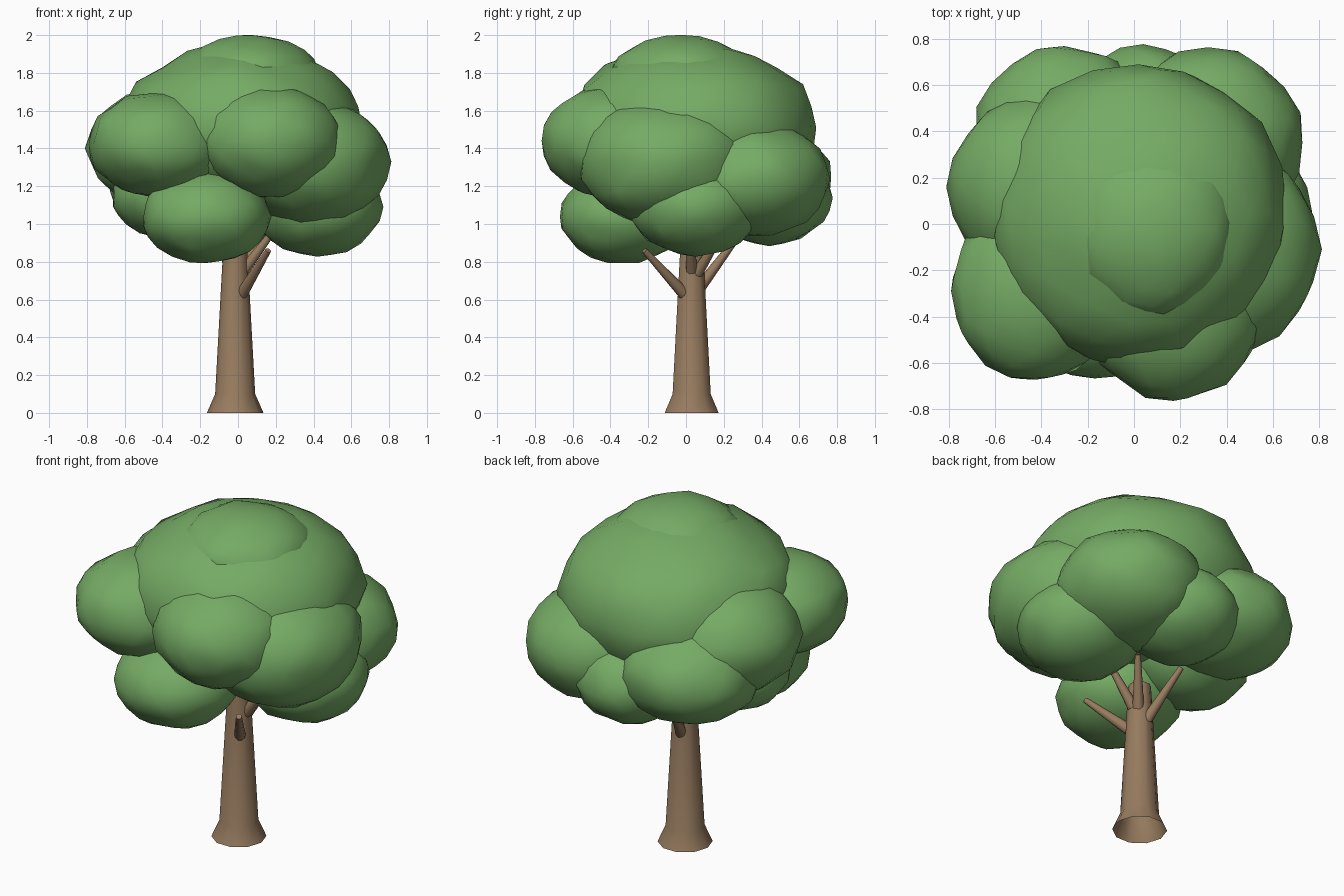
import bpy, bmesh, math, random
from mathutils import Vector

if "Cube" in bpy.data.objects:
    bpy.data.objects.remove(bpy.data.objects["Cube"])

random.seed(4)

def material(name, col):
    m = bpy.data.materials.new(name)
    m.diffuse_color = (*col, 1)
    m.use_nodes = True
    m.node_tree.nodes["Principled BSDF"].inputs["Base Color"].default_value = m.diffuse_color
    return m

bark = material("bark", (0.31, 0.20, 0.115))
leaf = material("leaf", (0.18, 0.41, 0.13))

def finish(name, bm, mat, angle):
    me = bpy.data.meshes.new(name)
    bm.to_mesh(me)
    bm.free()
    ob = bpy.data.objects.new(name, me)
    bpy.context.collection.objects.link(ob)
    me.materials.append(mat)
    for o in bpy.context.selected_objects:
        o.select_set(False)
    ob.select_set(True)
    bpy.context.view_layer.objects.active = ob
    bpy.ops.object.shade_smooth_by_angle(angle=math.radians(angle))
    return ob

def tube(name, stations, sides):
    """Tube through (point, radius) stations, open at the start, capped at the end."""
    bm = bmesh.new()
    axis = Vector(stations[-1][0]) - Vector(stations[0][0])
    rot = axis.to_track_quat('Z', 'Y')
    rings = []
    for p, r in stations:
        rings.append([bm.verts.new(Vector(p) + rot @ Vector((
            r * math.cos(2 * math.pi * i / sides), r * math.sin(2 * math.pi * i / sides), 0)))
            for i in range(sides)])
    for a, b in zip(rings, rings[1:]):
        for i in range(sides):
            j = (i + 1) % sides
            bm.faces.new((a[i], a[j], b[j], b[i]))
    bm.faces.new(rings[-1])
    finish(name, bm, bark, 60)

def clump(name, centre, radii):
    """Slightly lumpy ellipsoid of leaves."""
    bm = bmesh.new()
    bmesh.ops.create_icosphere(bm, subdivisions=3, radius=1)
    for v in bm.verts:
        k = random.uniform(0.97, 1.03)
        v.co = Vector([c + x * r * k for c, x, r in zip(centre, v.co, radii)])
    finish(name, bm, leaf, 80)

# Flared trunk
cx, cy = -0.015, 0.03
tube("trunk", [((cx, cy, z), r) for z, r in ((0, 0.15), (0.1, 0.106), (0.9, 0.062))], 10)

# Branches reaching into the crown
for i, (a, b) in enumerate([
        ((0.02, -0.01, 0.63), (0.16, -0.22, 0.86)),
        ((0.02, 0.03, 0.74), (0.20, 0.02, 0.98)),
        ((-0.02, 0.07, 0.66), (-0.10, 0.28, 0.94)),
        ((0.02, 0.06, 0.74), (0.14, 0.20, 0.97))]):
    tube(f"branch_{i + 1}", [(a, 0.032), (b, 0.016)], 10)

# Leaf clumps: centre, radii
clumps = {
    "crown_main": ((0.02, 0.04, 1.51), (0.64, 0.66, 0.45)),
    "crown_top": ((0.07, -0.02, 1.77), (0.37, 0.38, 0.23)),
    "crown_front_left": ((-0.42, -0.29, 1.42), (0.37, 0.39, 0.28)),
    "crown_front": ((0.17, -0.38, 1.44), (0.38, 0.38, 0.30)),
    "crown_front_low": ((-0.17, -0.33, 1.04), (0.34, 0.34, 0.25)),
    "crown_right": ((0.38, -0.11, 1.33), (0.42, 0.46, 0.34)),
    "crown_right_low": ((0.42, 0.05, 1.09), (0.34, 0.35, 0.26)),
    "crown_back_right": ((0.32, 0.35, 1.24), (0.41, 0.41, 0.31)),
    "crown_back_left": ((-0.30, 0.38, 1.25), (0.39, 0.39, 0.29)),
    "crown_back_low": ((0.04, 0.44, 1.14), (0.32, 0.33, 0.25)),
    "crown_left": ((-0.41, 0.16, 1.40), (0.39, 0.40, 0.31)),
    "crown_left_low": ((-0.35, 0.06, 1.15), (0.32, 0.32, 0.23)),
}
for name, (c, r) in clumps.items():
    clump(name, c, r)
